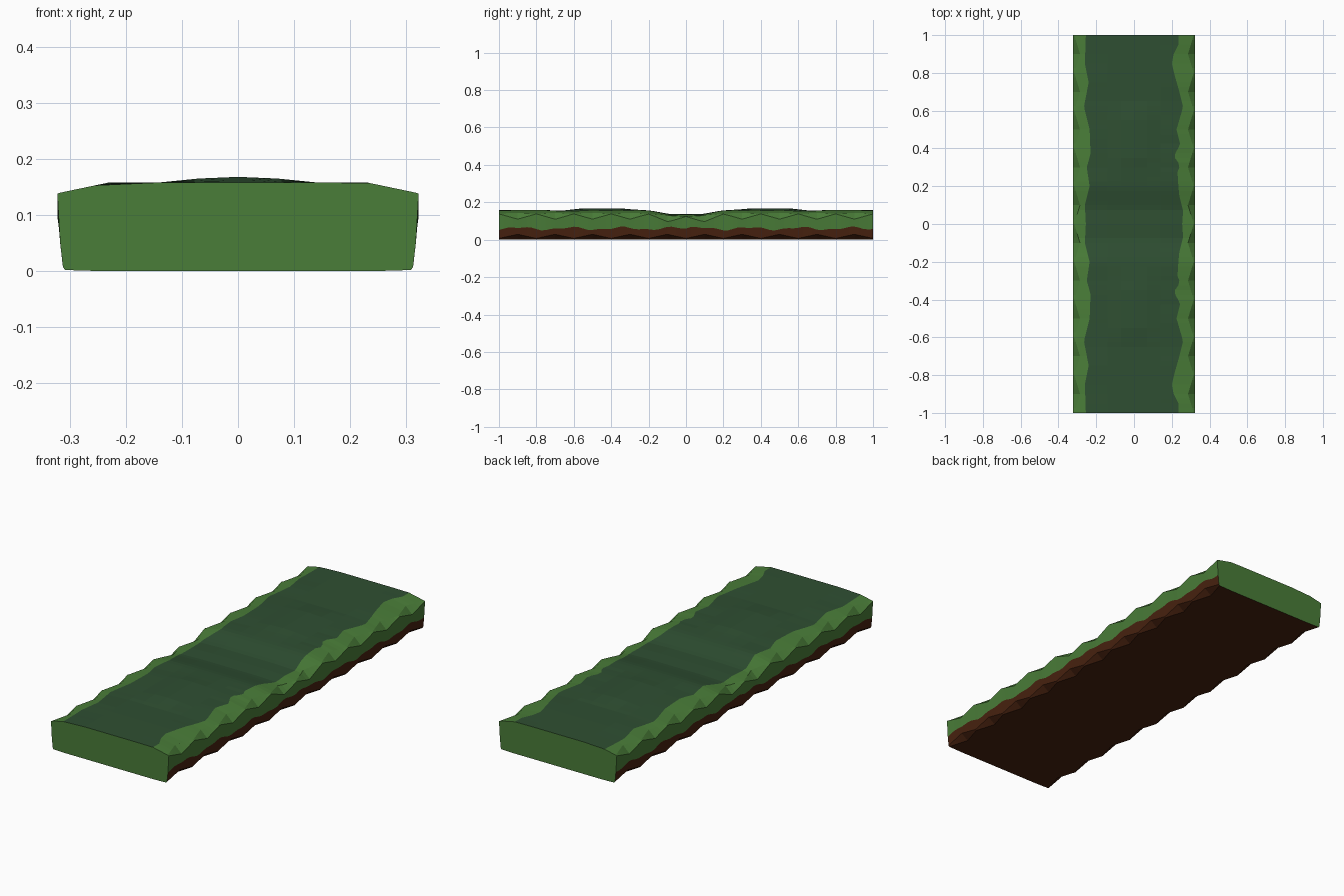
import bpy, bmesh, math

if "Cube" in bpy.data.objects:
    bpy.data.objects.remove(bpy.data.objects["Cube"])


def material(name, rgb):
    m = bpy.data.materials.new(name)
    m.diffuse_color = (*rgb, 1)
    m.use_nodes = True
    m.node_tree.nodes["Principled BSDF"].inputs["Base Color"].default_value = m.diffuse_color
    return m


mats = [material("earth brown", (0.065, 0.016, 0.005)),
        material("grass green", (0.068, 0.205, 0.040)),
        material("dark path green", (0.028, 0.078, 0.032))]


def interp(table, v):
    for (a, fa), (b, fb) in zip(table, table[1:]):
        if v <= b:
            return fa + (fb - fa) * (v - a) / (b - a)
    return table[-1][1]


# Profiles along the length, mirrored about y = 0
CROWN = [(0, .138), (.08, .136), (.19, .156), (.3, .163), (.35, .168),
         (.55, .168), (.65, .157), (.8, .158), (1, .158)]
RIGHT = [(0, .255), (.07, .26), (.15, .24), (.2, .235), (.28, .23), (.31, .245), (.36, .21),
         (.42, .245), (.5, .225), (.62, .26), (.7, .24), (.77, .22), (.85, .2),
         (.9, .21), (.95, .235), (1, .235)]
LEFT = [(0, .255), (.1, .26), (.2, .235), (.3, .25), (.37, .23), (.5, .235),
        (.62, .265), (.75, .24), (.85, .26), (1, .255)]


def half_section(y, edge):
    """Points from bottom edge up to the crown, for one side."""
    u = ((1 - y) / 0.2) % 1
    t = 1 - abs(2 * u - 1)                      # zigzag chipped rim
    h = interp(CROWN, abs(y))
    flat = min(.158, h)
    dip = .7 * (flat - .158)
    xb = interp(edge, abs(y))
    rim_x, rim_z = .316 - .03 * t, .140 + .004 * t + dip
    zb = flat if xb < .23 else flat + (rim_z - flat) * (xb - .23) / (rim_x - .23)
    soil = .06 + .007 * math.sin(23 * abs(y)) + .004 * math.sin(51 * y)
    return [(.308 - .03 * t, .002), (.312 + .002 * t, .007 + .022 * t), (.317, soil),
            (.322, .138 - .028 * t + dip), (rim_x, rim_z), (xb, zb),
            (.14, flat), (.07, flat + .7 * (h - flat))], h


# Slab: lofted cross-sections
N = 80
bm = bmesh.new()
rings = []
for i in range(N + 1):
    y = -1 + 2 * i / N
    r, h = half_section(y, RIGHT)
    l, _ = half_section(y, LEFT)
    pts = [(.24, 0)] + r + [(0, h)] + [(-x, z) for x, z in reversed(l)] + [(-.24, 0)]
    rings.append([bm.verts.new((x, y, z)) for x, z in pts])
n = len(rings[0])
half = [0, 0, 0, 1, 1, 1, 2, 2, 2]              # colour band per strip
bands = half + half[::-1] + [0]
for a, b in zip(rings, rings[1:]):
    for j in range(n):
        k = (j + 1) % n
        f = bm.faces.new((a[j], a[k], b[k], b[j]))
        f.material_index = bands[j]
# Grass end caps
for ring in (rings[0], rings[-1]):
    bm.faces.new(ring).material_index = 1
bmesh.ops.recalc_face_normals(bm, faces=bm.faces)

me = bpy.data.meshes.new("grass_path_slab")
bm.to_mesh(me)
bm.free()
for m in mats:
    me.materials.append(m)
ob = bpy.data.objects.new("grass_path_slab", me)
bpy.context.collection.objects.link(ob)
